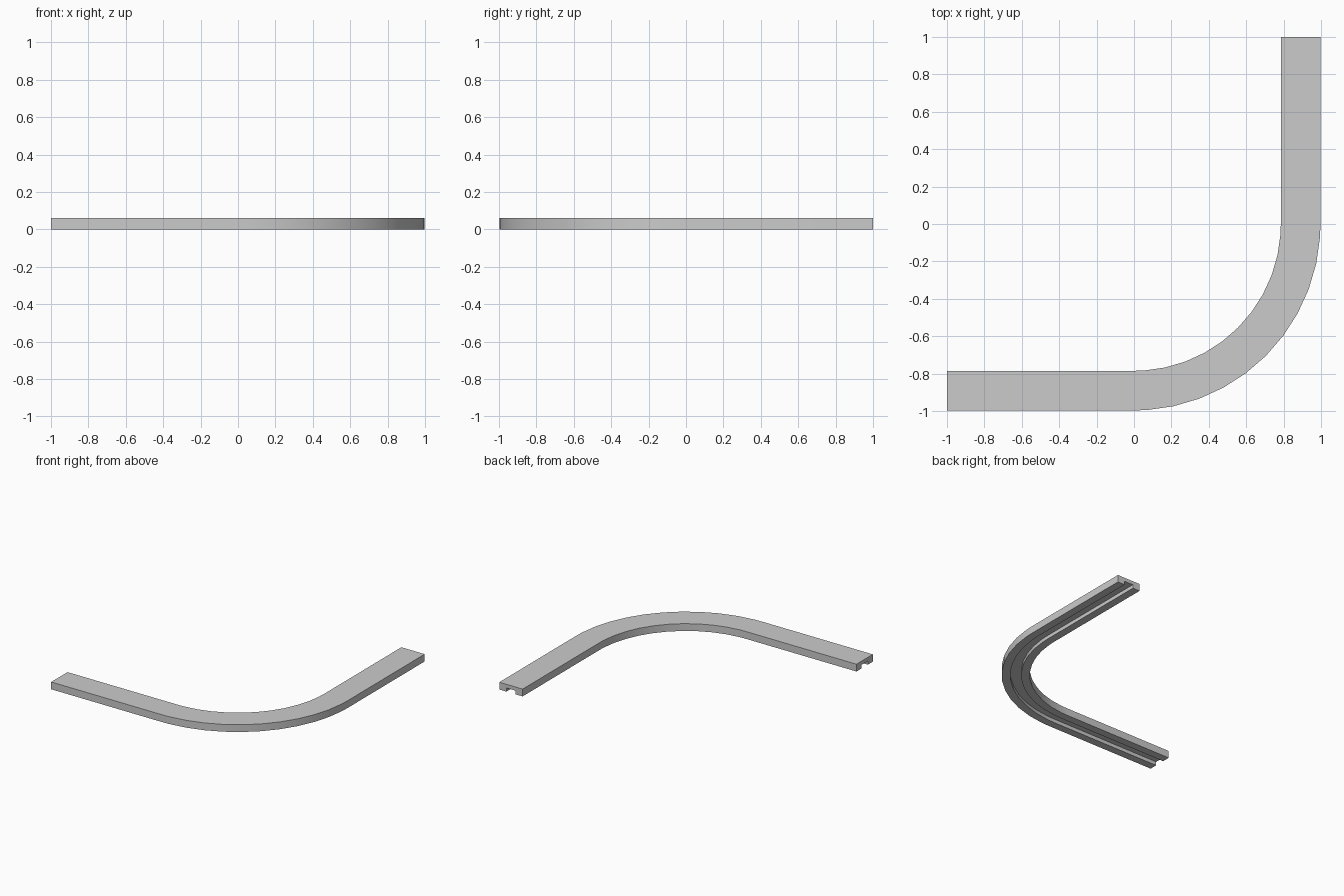
import bpy, bmesh
from math import sin, cos, radians

if "Cube" in bpy.data.objects:
    bpy.data.objects.remove(bpy.data.objects["Cube"])

# Cross-section as (distance from bend centre, height): slab with a groove underneath
RI, RO, H = 0.785, 0.997, 0.06
G0, G1, GD = 0.85, 0.932, 0.03
profile = [(RI, 0), (RI, H), (RO, H), (RO, 0), (G1, 0), (G1, GD), (G0, GD), (G0, 0)]

# Path stations: straight end, quarter bend about the origin, straight end
step = 90 / 11
angles = [0] + [step * (k + 0.5) for k in range(11)] + [90]
sections = [[(r, 1.0, z) for r, z in profile]]
for a in angles:
    t = radians(a)
    sections.append([(r * cos(t), -r * sin(t), z) for r, z in profile])
sections.append([(-1.0, -r, z) for r, z in profile])

# Sweep the section along the path
bm = bmesh.new()
rings = [[bm.verts.new(p) for p in s] for s in sections]
n = len(profile)
for a, b in zip(rings, rings[1:]):
    for i in range(n):
        j = (i + 1) % n
        bm.faces.new((a[i], a[j], b[j], b[i]))

# Close both ends
bm.faces.new(rings[0])
bm.faces.new(rings[-1])
bmesh.ops.recalc_face_normals(bm, faces=bm.faces)

mesh = bpy.data.meshes.new("curved_track")
bm.to_mesh(mesh)
bm.free()
track = bpy.data.objects.new("curved_track", mesh)
bpy.context.collection.objects.link(track)

# Smooth bend, sharp edges
bpy.context.view_layer.objects.active = track
track.select_set(True)
bpy.ops.object.shade_smooth_by_angle(angle=radians(30))
